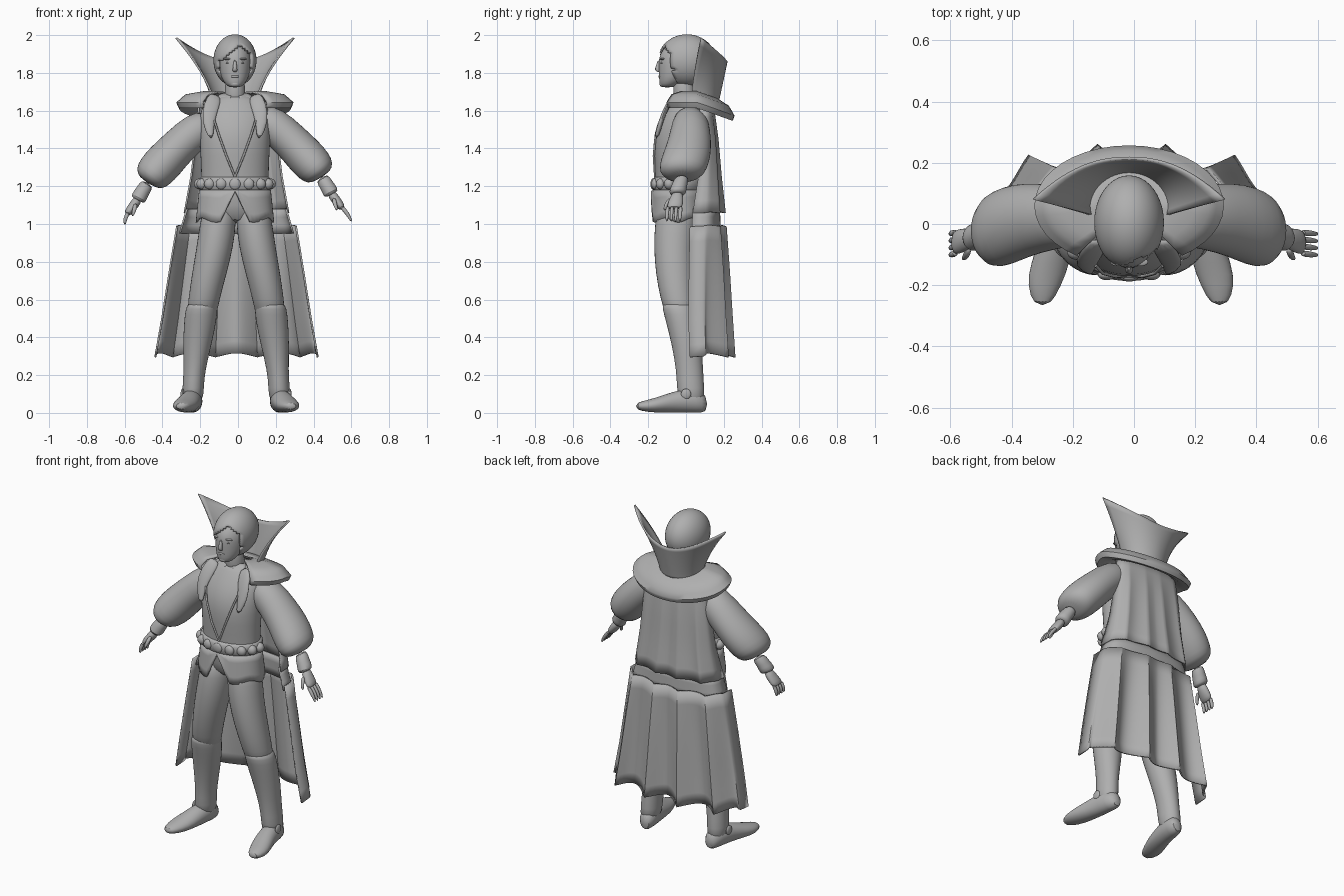
import bpy, bmesh, math
from math import sin, cos, pi
from mathutils import Vector

cube = bpy.data.objects.get("Cube")
if cube:
    bpy.data.objects.remove(cube, do_unlink=True)

grey = bpy.data.materials.new("plain_grey")
grey.use_nodes = True
GREY = (0.43, 0.43, 0.43, 1)
grey.diffuse_color = GREY
grey.node_tree.nodes["Principled BSDF"].inputs["Base Color"].default_value = GREY
MID = -0.016  # centre line of the body


def make(name, verts, faces, thick=0, subdiv=0, angle=50):
    me = bpy.data.meshes.new(name)
    me.from_pydata(verts, [], faces)
    bm = bmesh.new()
    bm.from_mesh(me)
    bmesh.ops.recalc_face_normals(bm, faces=bm.faces)
    bm.to_mesh(me)
    bm.free()
    me.materials.append(grey)
    ob = bpy.data.objects.new(name, me)
    bpy.context.collection.objects.link(ob)
    if thick:
        m = ob.modifiers.new("thickness", "SOLIDIFY")
        m.thickness, m.offset = thick, 0
    if subdiv:
        ob.modifiers.new("smooth", "SUBSURF").levels = subdiv
        ob.modifiers["smooth"].render_levels = subdiv
    bpy.ops.object.select_all(action="DESELECT")
    ob.select_set(True)
    bpy.context.view_layer.objects.active = ob
    bpy.ops.object.shade_smooth_by_angle(angle=math.radians(angle))
    return ob


def loft(name, rings, side=(0, 1, 0), along=None, n=16, subdiv=1):
    """Closed tube through rings of (x, y, z, radius across, radius along side)."""
    side = Vector(side)
    pts = [Vector(r[:3]) for r in rings]
    verts = []
    for i, r in enumerate(rings):
        t = Vector(along) if along else pts[min(i + 1, len(pts) - 1)] - pts[max(i - 1, 0)]
        a = t.cross(side).normalized()
        for k in range(n):
            w = 2 * pi * k / n
            verts.append(pts[i] + a * r[3] * cos(w) + side * r[4] * sin(w))
    faces = [(i * n + k, i * n + (k + 1) % n, (i + 1) * n + (k + 1) % n, (i + 1) * n + k)
             for i in range(len(rings) - 1) for k in range(n)]
    faces += [tuple(range(n)), tuple(range(len(verts) - n, len(verts)))]
    return make(name, verts, faces, subdiv=subdiv, angle=70)


def sheet(name, f, nu, nv, thick=0.01, angle=50):
    """Thin surface f(u, v) with u from -1 to 1 and v from 0 to 1."""
    verts = [f(2 * i / nu - 1, j / nv) for j in range(nv + 1) for i in range(nu + 1)]
    w = nu + 1
    faces = [(j * w + i, j * w + i + 1, (j + 1) * w + i + 1, (j + 1) * w + i)
             for j in range(nv) for i in range(nu)]
    return make(name, verts, faces, thick, angle=angle)


def ball(name, pos, size, keep=None, thick=0):
    bm = bmesh.new()
    bmesh.ops.create_uvsphere(bm, u_segments=40, v_segments=30, radius=1)
    for v in bm.verts:
        v.co = Vector(pos) + Vector([c * s for c, s in zip(v.co, size)])
    if keep:
        drop = [f for f in bm.faces if not keep(f.calc_center_median())]
        bmesh.ops.delete(bm, geom=drop, context="FACES")
    bm.verts.index_update()
    data = [v.co.copy() for v in bm.verts], [[v.index for v in f.verts] for f in bm.faces]
    bm.free()
    return make(name, *data, thick=thick, angle=80)


def lerp_rows(rows, t):
    t *= len(rows) - 1
    i = min(int(t), len(rows) - 2)
    return [a + (b - a) * (t - i) for a, b in zip(rows[i], rows[i + 1])]


UP = (0, 0, 1)

# Head and face
loft("head", [(MID, y, z, rx, ry) for z, y, rx, ry in [
    (1.722, -.1, .028, .034), (1.742, -.085, .054, .056), (1.78, -.06, .076, .084),
    (1.83, -.045, .084, .1), (1.88, -.035, .088, .112), (1.93, -.02, .076, .102),
    (1.975, -.01, .045, .06)]], along=UP, n=20)
loft("neck", [(MID, 0, 1.62, .065, .065), (MID, -.01, 1.68, .054, .056),
              (MID, -.015, 1.8, .054, .06)], along=UP)
loft("nose", [(MID, -.141, 1.87, .008, .008), (MID, -.148, 1.835, .011, .014),
              (MID, -.151, 1.814, .015, .017), (MID, -.142, 1.804, .012, .01)], along=UP, n=8)
ball("lips", (MID, -.135, 1.781), (.023, .011, .008))
ball("chin", (MID, -.12, 1.742), (.028, .02, .018))
for s, tag in ((1, "left"), (-1, "right")):
    ball(tag + "_eye", (MID + s * .034, -.123, 1.853), (.015, .012, .006))
    ball(tag + "_brow", (MID + s * .036, -.124, 1.874), (.026, .014, .006))
    ball(tag + "_ear", (MID + s * .086, -.02, 1.83), (.014, .024, .032))


# Hair with a side parting
def hairline(c):
    return c.z > 1.74 and (c.y > -.06 - .2 * (c.z - 1.79) or
                           c.z > 1.945 - .8 * abs(c.x - MID - .025))


ball("hair", (MID, .005, 1.866), (.106, .146, .13), keep=hairline, thick=.016)

# Torso, belt and jacket skirt
loft("torso", [(MID, y, z, rx, ry) for z, y, rx, ry in [
    (1.0, -.04, .14, .09), (1.1, -.04, .175, .115), (1.2, -.04, .18, .122),
    (1.3, -.04, .18, .125), (1.43, -.04, .188, .138), (1.53, -.025, .19, .132),
    (1.605, .0, .185, .115), (1.655, .015, .15, .095), (1.69, .01, .07, .065)]],
    along=UP, n=24)
loft("belt", [(MID, -.04, z, .18 + d, .128 + d) for z, d in [
    (1.175, 0), (1.185, .011), (1.235, .011), (1.248, 0)]], along=UP, n=28, subdiv=0)
for k in range(-4, 5):
    w = k * .4
    ball("belt_medallion", (MID + .187 * sin(w), -.04 - .136 * cos(w), 1.212),
         (.029, .012 + .016 * abs(sin(w)), .029))


def skirt(u, v):
    w = u * pi
    x = sin(w) * (.185 + .018 * v)
    hem = 1.02 + .14 * max(0, 1 - abs(w) / .38) + .012 * cos(6 * w)
    return (MID + x, -.04 - cos(w) * (.128 + .014 * v), 1.18 + (hem - 1.18) * v)


sheet("jacket_skirt", skirt, 48, 4)

# Jacket opening and front lapels
for s, tag in ((1, "left"), (-1, "right")):
    loft(tag + "_jacket_edge", [(MID + s * x, y, z, .006, .006) for x, y, z in [
        (0, -.164, 1.25), (.045, -.171, 1.36), (.085, -.161, 1.47), (.11, -.135, 1.55)]],
        n=6, subdiv=0)
    loft(tag + "_lapel", [(MID + s * x, y, z, r, .014) for x, y, z, r in [
        (.1, -.05, 1.69, .035), (.125, -.1, 1.63, .045), (.145, -.135, 1.54, .036),
        (.125, -.158, 1.45, .012)]], n=10)
    sheet(tag + "_shirt_collar", lambda u, v: (
        MID + s * (.015 + .04 * v + .03 * (u + 1)), -.05 - .06 * v + .02 * (u + 1),
        1.69 - .08 * v * (1 - .4 * u)), 4, 4)

# Puffed sleeves, cuffs and hands; the right arm hangs slightly lower and wider
for s, tag, dx, dz, reach in ((1, "left", 0, 0, 1), (-1, "right", -.035, -.03, .55)):
    def limb(part, rings, **kw):
        return loft(tag + part, [(s * x + dx, y, z + dz, a, b) for x, y, z, a, b in rings], **kw)

    limb("_sleeve", [
        (.1, .02, 1.56, .08, .08), (.18, .025, 1.53, .1, .1), (.28, .02, 1.44, .098, .115),
        (.35, .005, 1.365, .107, .128), (.405, -.015, 1.305, .104, .13),
        (.437, -.022, 1.268, .088, .112), (.448, -.025, 1.25, .045, .05)], n=20)
    limb("_cuff", [(.44, -.02, 1.25, .04, .042), (.47, -.035, 1.205, .037, .04),
                   (.492, -.045, 1.165, .046, .05), (.497, -.047, 1.155, .03, .03)], n=14)
    limb("_palm", [(.49, -.045, 1.17, .024, .026), (.512, -.05, 1.135, .026, .038),
                   (.54, -.058, 1.1, .024, .043), (.555, -.062, 1.08, .016, .038)], n=12)
    for k in range(4):
        y = -.096 + k * .023
        bend = .03 * (1 - reach)
        limb("_finger", [(.545, y, 1.095, .013, .012),
                         (.545 + .035 * reach, y - .004, 1.055, .012, .011),
                         (.545 + .058 * reach - bend, y - .006, 1.045 - .035 * reach, .006, .006)],
             n=8)
    limb("_thumb", [(.505, -.08, 1.14, .014, .014), (.515, -.108, 1.1, .012, .012),
                    (.525, -.114, 1.07, .006, .006)], n=8)

# Legs, boots, shoes
for s, tag, dx in ((1, "left", -.004), (-1, "right", -.016)):
    def limb(part, rings, **kw):
        return loft(tag + part, [(s * x + dx, y, z, a, b) for x, y, z, a, b in rings], **kw)

    limb("_leg", [(.08, -.05, 1.12, .085, .1), (.09, -.055, 1.0, .098, .112),
                  (.106, -.065, .88, .099, .108), (.135, -.06, .74, .094, .103),
                  (.165, -.045, .6, .084, .092), (.18, -.02, .48, .08, .08)], along=UP)
    limb("_boot", [(.168, -.045, .59, .078, .084), (.177, -.035, .555, .086, .092),
                   (.183, -.02, .49, .088, .09), (.2, .005, .36, .077, .081),
                   (.215, .02, .22, .057, .072), (.222, .024, .13, .058, .074),
                   (.224, .032, .05, .056, .07)], along=UP)
    limb("_shoe", [(.215, .114, .045, .044, .032), (.222, .06, .066, .066, .056),
                   (.235, -.04, .062, .062, .056), (.258, -.13, .046, .045, .066),
                   (.278, -.2, .036, .034, .058), (.284, -.268, .036, .018, .028)],
         side=(1, 0, 0), along=(0, -1, 0), n=14)
    ball(tag + "_ankle_button", (s * .278 + dx, 0, .1), (.01, .026, .028))

# Shoulder mantle
PROFILE = [(.2, .045), (.55, .05), (.85, .034), (1, -.005), (.96, -.03), (.8, -.025), (.55, 0)]


def mantle(u, v):
    r, z = lerp_rows(PROFILE, v)
    w = u * 2.55
    back = max(0, cos(w))
    return (MID + .305 * r * sin(w), .06 + .192 * r * cos(w), 1.648 + z - .07 * back * r)


sheet("shoulder_mantle", mantle, 32, 12)


# Tall pointed collar
def collar(u, v):
    w = u * 1.95
    low = Vector((.118 * sin(w), .065 + .105 * cos(w), 1.65 - .02 * u * u))
    side = u * (.95 + .05 * u * u)
    top = Vector((.312 * side, .08 + .135 * (1 - abs(u) ** 2.3), 1.86 + .125 * abs(u) ** 1.9))
    p = low.lerp(top, v ** (1 + .5 * abs(u)))
    return (MID + p.x, p.y, low.z + (top.z - low.z) * v)


sheet("standing_collar", collar, 28, 10)


# Cape wrapping round the back: each row is height, half width, edge y, back y, pleat depth
def cape(rows):
    def f(u, v):
        z, w, edge, back, fold = lerp_rows(rows, v)
        ridge = 1 - 2 * abs(cos(2.5 * pi * u))
        across = abs(sin(u * pi / 2)) ** 1.15
        depth = max(0, cos(u * pi / 2)) ** .4
        y = edge + (back - edge) * depth + fold * ridge * min(1, 2 * depth)
        return (MID * .5 + math.copysign(w * across, u), y, z - .3 * fold * ridge)
    return f


sheet("cape_upper", cape([(1.62, .2, .07, .145, 0), (1.45, .215, .08, .165, .004),
                          (1.25, .24, .065, .18, .007), (1.06, .275, .035, .2, .009)]), 60, 9)
sheet("cape_band", cape([(1.08, .262, .035, .175, 0), (.95, .3, .03, .18, 0)]), 40, 3)
sheet("cape_lower", cape([(.99, .315, .02, .202, .012), (.75, .355, .015, .21, .022),
                          (.5, .395, .012, .218, .03), (.305, .43, .02, .225, .036)]),
      60, 9, angle=35)
